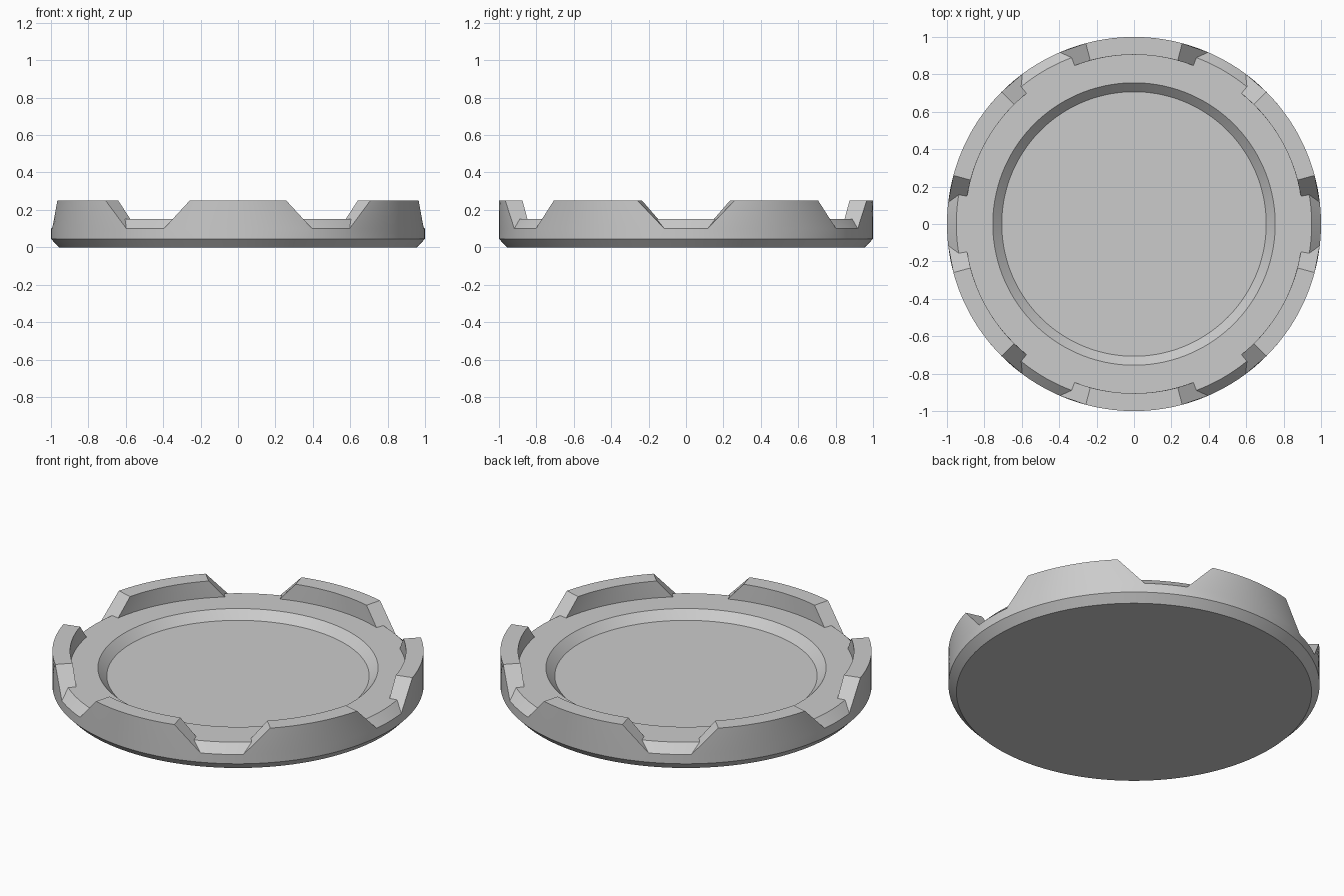
import bpy, bmesh, math

if "Cube" in bpy.data.objects:
    bpy.data.objects.remove(bpy.data.objects["Cube"])

NOTCHES = 6           # notches around the rim
N_COLS, T_COLS = 8, 28  # columns across a notch and across a rim tooth
PER = N_COLS + T_COLS
TOTAL = NOTCHES * PER

gray = bpy.data.materials.new("plain gray")
gray.diffuse_color = (0.6, 0.6, 0.6, 1)
gray.use_nodes = True
gray.node_tree.nodes["Principled BSDF"].inputs["Base Color"].default_value = gray.diffuse_color

bm = bmesh.new()


def notch_half(z):
    """Half the notch angle: narrow at its floor, wide at the rim."""
    t = max(0.0, (z - 0.10) / 0.15)
    return math.radians(6.65 + 8.4 * t)


def angle(col, z):
    sector, k = divmod(col, PER)
    a = notch_half(z)
    step = math.tau / NOTCHES
    if k <= N_COLS:
        local = -a + 2 * a * k / N_COLS
    else:
        local = a + (step - 2 * a) * (k - N_COLS) / T_COLS
    return sector * step + local


def ring(r, z):
    return [bm.verts.new((r * math.cos(angle(c, z)), r * math.sin(angle(c, z)), z))
            for c in range(TOTAL)]


def is_tooth(c):
    return c % PER >= N_COLS


def bridge(a, b, cols):
    for c in cols:
        d = (c + 1) % TOTAL
        bm.faces.new((a[c], a[d], b[d], b[c]))


everywhere = range(TOTAL)
teeth = [c for c in everywhere if is_tooth(c)]
gaps = [c for c in everywhere if not is_tooth(c)]

# disc underside, chamfer and lower wall
bottom, chamfer, wall = ring(0.957, 0), ring(1, 0.045), ring(1, 0.10)
bm.faces.new(bottom)
bridge(bottom, chamfer, everywhere)
bridge(chamfer, wall, everywhere)

# sloped notch sills
sill, ledge = ring(0.95, 0.15), ring(0.905, 0.15)
bridge(wall, sill, gaps)
bridge(sill, ledge, gaps)

# raised rim teeth
rim_out, rim_in = ring(1, 0.25), ring(0.905, 0.25)
bridge(wall, rim_out, teeth)
bridge(rim_out, rim_in, teeth)
bridge(rim_in, ledge, teeth)

# slanted cheeks at both sides of each notch
for s in range(NOTCHES):
    for c in (s * PER, s * PER + N_COLS):
        bm.faces.new((wall[c], rim_out[c], rim_in[c], ledge[c], sill[c]))

# flat ledge and shallow recess
lip, floor = ring(0.755, 0.15), ring(0.707, 0.102)
bridge(ledge, lip, everywhere)
bridge(lip, floor, everywhere)
bm.faces.new(floor)

# drop vertices that no face uses, and make normals face outward
bmesh.ops.delete(bm, geom=[v for v in bm.verts if not v.link_faces], context='VERTS')
bmesh.ops.recalc_face_normals(bm, faces=bm.faces)

mesh = bpy.data.meshes.new("notched_dish")
bm.to_mesh(mesh)
bm.free()
mesh.materials.append(gray)
dish = bpy.data.objects.new("notched_dish", mesh)
bpy.context.collection.objects.link(dish)

bpy.context.view_layer.objects.active = dish
dish.select_set(True)
bpy.ops.object.shade_smooth_by_angle(angle=math.radians(25))
